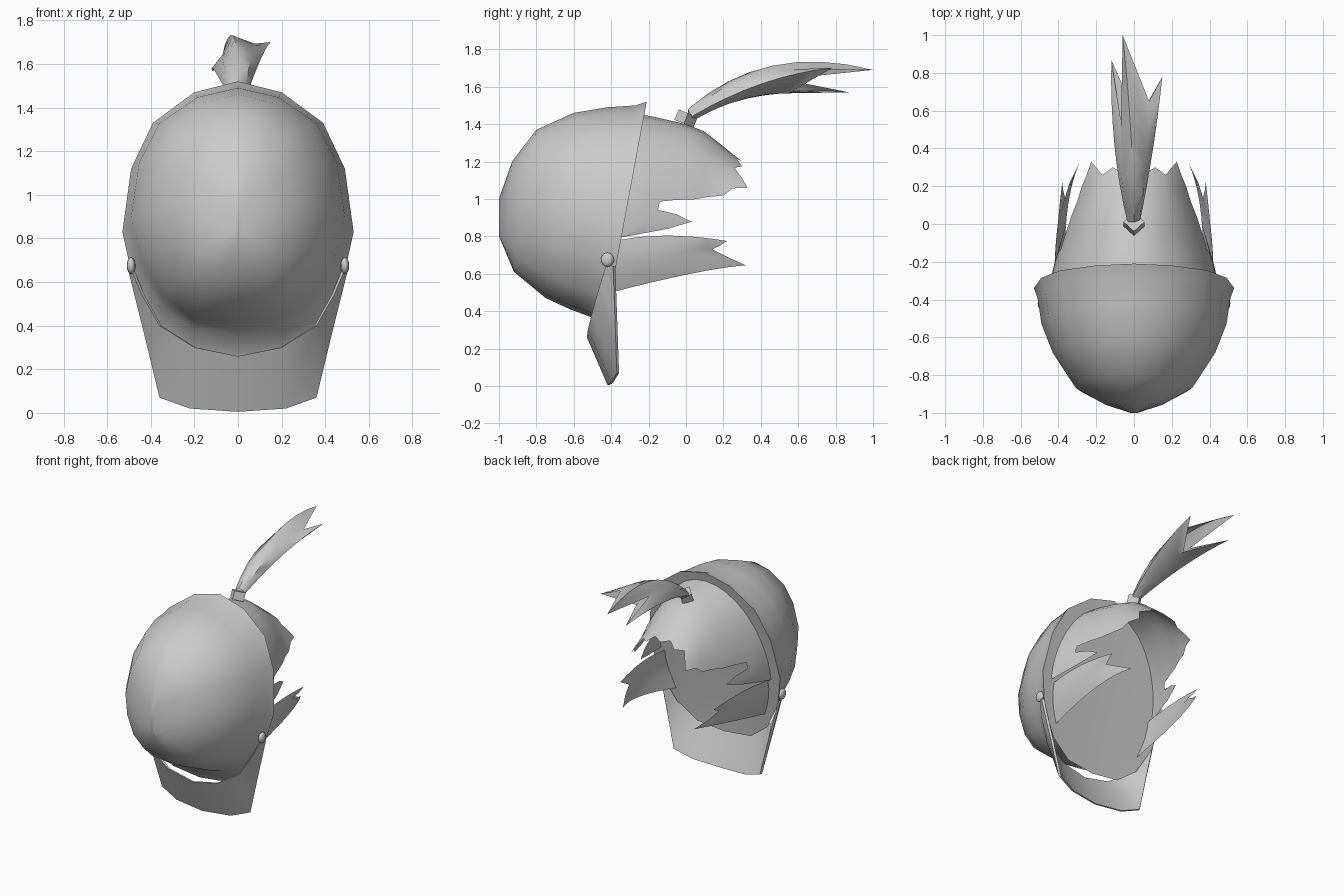
import bpy, bmesh, math
from mathutils import Vector, Matrix

if "Cube" in bpy.data.objects:
    bpy.data.objects.remove(bpy.data.objects["Cube"])

grey = bpy.data.materials.new("plain grey")
grey.use_nodes = True
grey.diffuse_color = (0.6, 0.6, 0.6, 1)
grey.node_tree.nodes["Principled BSDF"].inputs["Base Color"].default_value = (0.6, 0.6, 0.6, 1)


def finish(bm, name, mirror=False, angle=50):
    bmesh.ops.recalc_face_normals(bm, faces=bm.faces)
    mesh = bpy.data.meshes.new(name)
    bm.to_mesh(mesh)
    bm.free()
    ob = bpy.data.objects.new(name, mesh)
    bpy.context.collection.objects.link(ob)
    mesh.materials.append(grey)
    if mirror:
        mod = ob.modifiers.new("Mirror", 'MIRROR')
        mod.use_clip = True
    bpy.ops.object.select_all(action='DESELECT')
    ob.select_set(True)
    bpy.context.view_layer.objects.active = ob
    bpy.ops.object.shade_smooth_by_angle(angle=math.radians(angle))


def loft(rows, closed=False):
    """Skin a list of equally long point rows."""
    bm = bmesh.new()
    vs = [[bm.verts.new(p) for p in row] for row in rows]
    pairs = list(zip(vs, vs[1:])) + ([(vs[-1], vs[0])] if closed else [])
    for a, b in pairs:
        for i in range(len(a) - 1):
            bm.faces.new((a[i], a[i + 1], b[i + 1], b[i]))
    return bm


def bezier(a, b, c, n=8):
    a, b, c = Vector(a), Vector(b), Vector(c)
    ts = [i / n for i in range(n + 1)]
    return [a * (1 - t) ** 2 + b * 2 * t * (1 - t) + c * t * t for t in ts]


def table(pts, v):
    """Piecewise linear lookup."""
    for (a, p), (b, q) in zip(pts, pts[1:]):
        if v <= b:
            return p + (q - p) * (v - a) / (b - a)
    return pts[-1][1]


# Face dome: one rim outline, shrunk along tilted rings towards the front
rim = [(0, 1.52), (.2, 1.47), (.39, 1.33), (.49, 1.12), (.53, .83),
       (.48, .6), (.37, .4), (.22, .285), (0, .26)]


def ring(ty, tz, by, bz, w):
    pts = []
    for x, z in rim:
        t = (rim[0][1] - z) / (rim[0][1] - rim[-1][1])
        pts.append((x * w / .53, ty + (by - ty) * t, tz + (bz - tz) * t))
    return pts


dome_rings = [ring(*r) for r in (
    (-.23, 1.44, -.445, .275, .46),
    (-.21, 1.52, -.445, .26, .53),
    (-.27, 1.5, -.5, .365, .51),
    (-.42, 1.49, -.62, .41, .49),
    (-.6, 1.46, -.75, .47, .43),
    (-.8, 1.37, -.92, .61, .31),
    (-.93, 1.2, -.97, .73, .16),
    (-1, 1.0, -1, .8, .02))]
bm = loft(dome_rings)
bm.verts.ensure_lookup_table()
n = len(rim)
bm.faces.new(bm.verts[:n])
bm.faces.new(bm.verts[-n:])
finish(bm, "face_dome", mirror=True)

# Hair cap: strands run back from the rim and end at ragged lengths
crown = [(-.4, 1.46), (-.22, 1.45), (0, 1.4), (.1, 1.36), (.3, 1.2), (.34, 1.16)]
width = [(-.4, .46), (-.24, .43), (-.1, .39), (0, .36), (.17, .3), (.34, .3)]
strands = [(0, .3), (12, .27), (22, .3), (34, .26), (42, .3), (49, .33), (58, .25),
           (67, .2), (71, .12), (74, .04), (75, -.05), (76.5, -.14), (81, -.15),
           (83, -.05), (87, .03), (91, -.1), (95, -.33)]
rows = []
for deg, end in strands:
    a = math.radians(deg)
    start = -.36 + .12 * math.cos(a)
    row = []
    for i in range(9):
        y = start + (end - start) * i / 8
        row.append((table(width, y) * math.sin(a), y,
                    .85 + (table(crown, y) - .85) * math.cos(a)))
    rows.append(row)
finish(loft(rows), "hair_cap", mirror=True)

# Lower side locks
rows = [bezier(*r) for r in (
    ((.42, -.36, .78), (.42, -.1, .83), (.38, .22, .775)),
    ((.42, -.37, .72), (.43, -.1, .76), (.375, .18, .75)),
    ((.41, -.38, .65), (.425, -.1, .71), (.365, .14, .73)),
    ((.39, -.39, .58), (.415, -.05, .66), (.34, .22, .69)),
    ((.36, -.4, .5), (.39, .1, .63), (.29, .32, .645)))]
finish(loft(rows), "side_lock", mirror=True)

# Ponytail: closed tuft that splits into three tips
rows = [bezier(*r) for r in (
    ((-.035, .01, 1.44), (-.13, .4, 1.62), (-.12, .87, 1.57)),
    ((-.03, .01, 1.46), (-.09, .3, 1.67), (-.065, .52, 1.64)),
    ((0, .01, 1.48), (0, .42, 1.84), (-.06, 1, 1.69)),
    ((.03, .02, 1.46), (.07, .3, 1.72), (.08, .65, 1.69)),
    ((.035, .03, 1.44), (.11, .4, 1.66), (.15, .78, 1.7)),
    ((0, .04, 1.42), (.02, .3, 1.57), (.02, .55, 1.565)))]
finish(loft(rows, closed=True), "ponytail")

# Hair tie: tilted square collar
bm = bmesh.new()
bmesh.ops.create_cone(bm, cap_ends=True, segments=4, radius1=.055, radius2=.055, depth=.06,
                      matrix=Matrix.Translation((0, 0, 1.43)) @ Matrix.Rotation(-.4, 4, 'X'))
finish(bm, "hair_tie", angle=30)

# Chin guard: thin curved plate, outer and inner skins joined round the edges
upper = [(.495, -.42, .67), (.44, -.46, .54), (.36, -.5, .4), (.2, -.525, .3), (0, -.53, .26)]
lower = [(.5, -.39, .64), (.43, -.38, .36), (.36, -.37, .07), (.22, -.4, .02), (0, -.42, .005)]
inner = [[(x * .975, y + .012, z) for x, y, z in row] for row in (lower, upper)]
finish(loft([upper, lower] + inner, closed=True), "chin_guard", mirror=True)

# Hinge knobs
bm = bmesh.new()
bmesh.ops.create_uvsphere(bm, u_segments=12, v_segments=8, radius=1,
                          matrix=Matrix.Translation((.49, -.42, .675)) @ Matrix.Diagonal((.02, .035, .038, 1)))
finish(bm, "hinge_knob", mirror=True)
